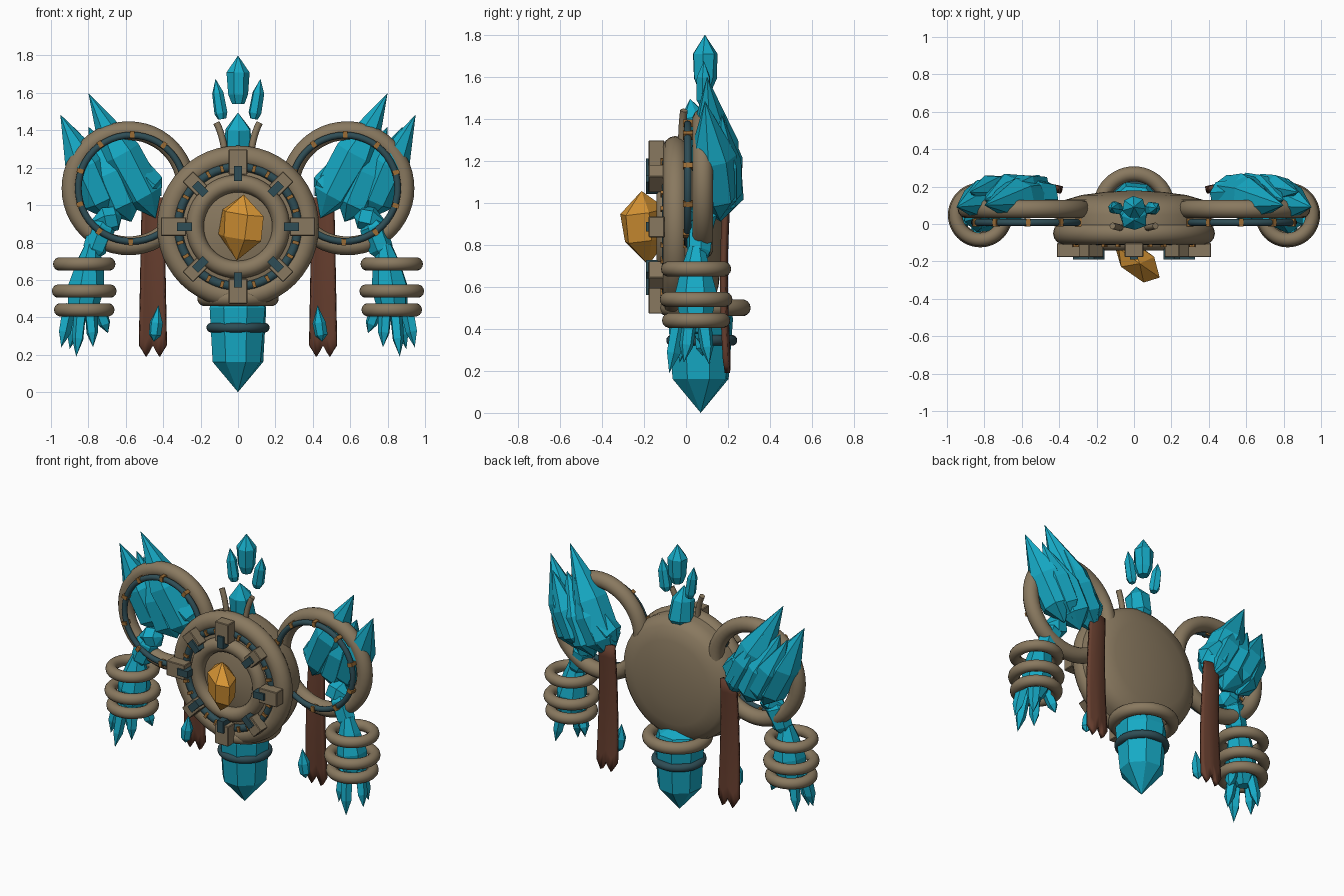
import bpy, bmesh, math, random
from mathutils import Vector, Matrix

random.seed(4)
cube = bpy.data.objects.get("Cube")
if cube:
    bpy.data.objects.remove(cube, do_unlink=True)


def material(name, r, g, b):
    m = bpy.data.materials.new(name)
    m.use_nodes = True
    m.diffuse_color = (r, g, b, 1)
    m.node_tree.nodes["Principled BSDF"].inputs["Base Color"].default_value = (r, g, b, 1)
    return m


STONE = material("brown stone", .25, .19, .115)
CRYSTAL = material("blue crystal", .008, .4, .56)
DARK = material("dark teal metal", .028, .075, .092)
CLOTH = material("red brown cloth", .13, .047, .027)
GOLD = material("golden gem", .68, .3, .035)
BRONZE = material("bronze", .33, .15, .035)


def finish(name, bm, mat, smooth=None):
    bmesh.ops.recalc_face_normals(bm, faces=bm.faces)
    me = bpy.data.meshes.new(name)
    bm.to_mesh(me)
    bm.free()
    ob = bpy.data.objects.new(name, me)
    bpy.context.collection.objects.link(ob)
    me.materials.append(mat)
    if smooth is not None:
        bpy.ops.object.select_all(action='DESELECT')
        ob.select_set(True)
        bpy.context.view_layer.objects.active = ob
        bpy.ops.object.shade_smooth_by_angle(angle=math.radians(smooth))
    return ob


def lathe(bm, profile, sides, matrix, phase=0, jitter=0):
    """Rings of (height, radius) round local Z; a zero radius closes to a point."""
    rings = []
    for h, r in profile:
        count = sides if r > 0 else 1
        ring = []
        for i in range(count):
            a = math.tau * i / sides + phase
            k = r * (1 + random.uniform(-jitter, jitter))
            ring.append(bm.verts.new(matrix @ Vector((k * math.cos(a), k * math.sin(a), h))))
        rings.append(ring)
    for a, b in zip(rings, rings[1:]):
        for i in range(sides):
            j = (i + 1) % sides
            if len(a) == 1:
                bm.faces.new((a[0], b[i], b[j]))
            elif len(b) == 1:
                bm.faces.new((a[i], a[j], b[0]))
            else:
                bm.faces.new((a[i], a[j], b[j], b[i]))
    for ring in (rings[0], rings[-1]):
        if len(ring) > 1:
            bm.faces.new(ring)


SHARD = ((0, 0), (.18, .9), (.52, 1), (1, 0))
COLUMN = ((0, .6), (.15, 1), (.65, .9), (1, 0))


def crystal(name, base, tip, radius, sides=6, shape=SHARD, jitter=.1):
    base, tip = Vector(base), Vector(tip)
    d = tip - base
    m = Matrix.Translation(base) @ d.to_track_quat('Z', 'Y').to_matrix().to_4x4()
    bm = bmesh.new()
    lathe(bm, [(t * d.length, r * radius) for t, r in shape], sides, m, .3, jitter)
    finish(name, bm, CRYSTAL)


def torus(name, centre, major, minor, mat, upright=False):
    bpy.ops.mesh.primitive_torus_add(location=centre, major_radius=major, minor_radius=minor,
                                     major_segments=48, minor_segments=14,
                                     rotation=(math.pi / 2 if upright else 0, 0, 0))
    ob = bpy.context.object
    ob.name = name
    ob.data.materials.append(mat)
    bpy.ops.object.shade_smooth()


def radial_box(name, centre, radius, angle, size, mat, bevel=0):
    """Box on a wheel facing the front; size is (along radius, depth, across)."""
    m = (Matrix.Translation(centre) @ Matrix.Rotation(-angle, 4, 'Y')
         @ Matrix.Translation((radius, 0, 0)) @ Matrix.Diagonal((*size, 1)))
    bm = bmesh.new()
    bmesh.ops.create_cube(bm, size=1, matrix=m)
    if bevel:
        bmesh.ops.bevel(bm, geom=bm.edges[:], offset=bevel, segments=1, affect='EDGES')
    finish(name, bm, mat)


# Round body with a bulging back and a flat front
CZ = .885
bm = bmesh.new()
to_back = Matrix.Translation((0, 0, CZ)) @ Matrix.Rotation(-math.pi / 2, 4, 'X')
lathe(bm, ((-.085, 0), (-.085, .34), (-.05, .41), (.05, .415), (.095, .4), (.13, .365),
           (.155, .28), (.172, .15), (.18, 0)), 48, to_back)
finish("body", bm, STONE, 60)

# Front wheel
torus("body_outer_ring", (0, -.05, CZ), .373, .06, STONE, True)
torus("body_dark_ring", (0, -.09, CZ), .32, .024, DARK, True)
torus("body_inner_ring", (0, -.095, CZ), .23, .047, STONE, True)
bm = bmesh.new()
lathe(bm, ((-.115, 0), (-.11, .1), (-.09, .19), (-.06, .19)), 32, to_back)
finish("gem_seat", bm, STONE, 40)
for i in range(8):
    a = i * math.pi / 4
    big = i % 2 == 0
    radial_box("wheel_block", (0, -.14, CZ), .345 if big else .325, a,
               (.135 if big else .11, .075, .1 if big else .08), STONE, .004)
    radial_box("wheel_clip", (0, -.15, CZ), .285, a, (.08, .08, .045), DARK)
    for off in (-.27, .27):
        radial_box("wheel_stud", (0, -.095, CZ), .32, a + off, (.035, .054, .018), BRONZE)

# Chest gem, flattened and turned to one side
bm = bmesh.new()
gem = (Matrix.Translation((.012, -.195, .88)) @ Matrix.Rotation(math.radians(-42), 4, 'Z')
       @ Matrix.Rotation(math.radians(8), 4, 'Y') @ Matrix.Diagonal((.155, .085, .178, 1)))
lathe(bm, ((-1, 0), (-.3, .95), (.45, .9), (1, 0)), 6, gem, .2, .1)
finish("chest_gem", bm, GOLD)

# Tail crystal with its collars
crystal("tail_crystal", (0, .07, 0), (0, .07, .6), .16, 8,
        ((0, 0), (.27, .87), (.75, 1), (.88, .85), (1, 0)), .03)
torus("tail_collar", (0, .09, .5), .178, .04, STONE)
torus("tail_dark_band", (0, .075, .345), .143, .026, DARK)

# Neck and floating crown crystals
crystal("neck_crystal", (0, .06, 1.24), (0, .02, 1.495), .08, 7, COLUMN)
crystal("crown_crystal", (0, .09, 1.54), (0, .09, 1.8), .062, 7,
        ((0, .55), (.2, .9), (.65, 1), (1, 0)), .04)


def tube(name, points, radius, mat):
    cu = bpy.data.curves.new(name, 'CURVE')
    cu.dimensions = '3D'
    cu.bevel_depth = radius
    cu.bevel_resolution = 2
    cu.use_fill_caps = True
    sp = cu.splines.new('NURBS')
    sp.points.add(len(points) - 1)
    for p, co in zip(sp.points, points):
        p.co = (*co, 1)
    sp.use_endpoint_u = True
    sp.order_u = 3
    cu.materials.append(mat)
    bpy.context.collection.objects.link(bpy.data.objects.new(name, cu))


def strap(name, s):
    """Hanging cloth, gently waved, with two points at the lower end."""
    bm = bmesh.new()
    cols, rows = 8, 10
    grid = []
    for r in range(rows + 1):
        v = r / rows
        row = []
        for c in range(cols + 1):
            u = 2 * c / cols - 1
            bottom = .19 + .06 * abs(abs(u) - .5) / .5
            z = 1.04 + (bottom - 1.04) * v
            x = .455 + u * (.055 + .018 * v)
            y = .2 - .014 * math.sin(v * math.pi) - .012 * u * u
            row.append(bm.verts.new((s * x, y, z)))
        grid.append(row)
    for a, b in zip(grid, grid[1:]):
        for c in range(cols):
            bm.faces.new((a[c], a[c + 1], b[c + 1], b[c]))
    ob = finish(name, bm, CLOTH, 50)
    mod = ob.modifiers.new("thickness", 'SOLIDIFY')
    mod.thickness = .026
    mod.offset = 0


for s, side in ((1, "left"), (-1, "right")):
    def shard(part, base, tip, radius, sides=6, shape=SHARD):
        crystal(side + "_" + part, (s * base[0], *base[1:]), (s * tip[0], *tip[1:]),
                radius, sides, shape)

    # Crown side crystals and neck prongs
    shard("crown_crystal", (.085, .085, 1.46), (.12, .085, 1.675), .036, shape=COLUMN)
    tube(side + "_neck_prong", [(s * .07, -.02, 1.26), (s * .075, -.02, 1.36),
                                (s * .115, -.01, 1.44)], .018, STONE)

    # Shoulder rings
    torus(side + "_shoulder_ring", (s * .585, .08, 1.09), .308, .05, STONE, True)
    hub = (s * .57, .008, 1.09)
    torus(side + "_shoulder_dark_ring", hub, .284, .018, DARK, True)
    for i in range(10):
        radial_box(side + "_ring_clip", hub, .288, i * math.tau / 10 + .3,
                   (.036, .044, .024), BRONZE)

    # Shoulder crystal cluster, set behind the rings
    shard("shoulder_tall", (.44, .165, .93), (.8, .1, 1.6), .118, 7)
    shard("shoulder_outer", (.69, .16, .92), (.95, .09, 1.485), .108, 7)
    shard("shoulder_middle", (.57, .165, .91), (.8, .13, 1.42), .12, 7)
    shard("shoulder_back_inner", (.47, .19, .96), (.71, .18, 1.42), .088)
    shard("shoulder_back_outer", (.65, .19, .95), (.88, .17, 1.42), .088)
    shard("shoulder_low", (.41, .15, 1.05), (.66, .16, 1.26), .09)

    # Arm
    shard("elbow", (.62, .08, .94), (.8, .07, .9), .072)
    shard("upper_arm", (.71, .07, .92), (.8, .06, .68), .07, shape=COLUMN)
    shard("forearm", (.785, .05, .79), (.835, .05, .38), .1, 7,
          ((0, .35), (.25, .75), (.55, 1), (.85, .8), (1, .4)))
    for z, r in ((.685, .131), (.54, .137), (.44, .126)):
        torus(side + "_wrist_ring", (s * .822, .048, z), r, .036, STONE)

    # Fingers
    for base, tip in (((.9, .02, .47), (.945, -.01, .24)), ((.84, -.03, .46), (.865, -.08, .19)),
                      ((.79, .0, .46), (.775, -.03, .24)), ((.745, .06, .46), (.695, .08, .315)),
                      ((.86, .08, .46), (.9, .11, .23))):
        shard("finger", base, tip, .037, 5, COLUMN)

    # Cloth strap and the shard that floats near it
    strap(side + "_strap", s)
    shard("floating_shard", (.45, .08, .27), (.425, .08, .465), .036)
